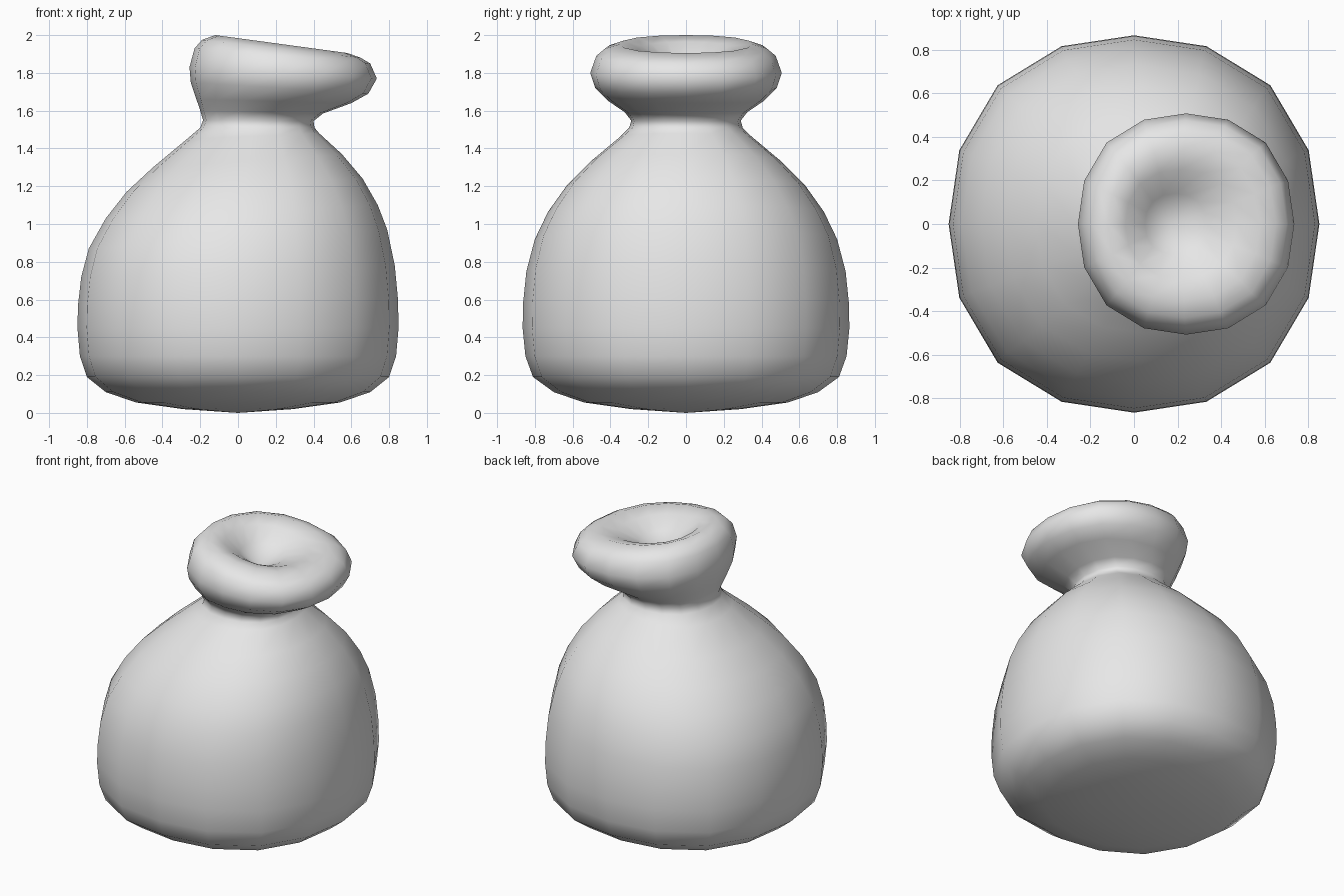
import bpy, bmesh, math

cube = bpy.data.objects.get("Cube")
if cube:
    bpy.data.objects.remove(cube, do_unlink=True)

SIDES = 16
BULGE = 0.04  # slight squareness of every cross-section

# Cross-sections from the base up and over the lip into the mouth:
# (left x, left z, right x, right z, half depth)
RINGS = [
    (-0.29, 0.02, 0.29, 0.02, 0.29),
    (-0.54, 0.055, 0.54, 0.055, 0.54),
    (-0.70, 0.11, 0.70, 0.11, 0.70),
    (-0.80, 0.19, 0.80, 0.19, 0.81),
    (-0.837, 0.30, 0.837, 0.30, 0.85),
    (-0.85, 0.45, 0.85, 0.45, 0.865),
    (-0.847, 0.57, 0.847, 0.60, 0.862),
    (-0.83, 0.72, 0.83, 0.78, 0.845),
    (-0.79, 0.87, 0.79, 0.97, 0.80),
    (-0.70, 1.03, 0.74, 1.10, 0.73),
    (-0.59, 1.17, 0.66, 1.24, 0.63),
    (-0.45, 1.30, 0.55, 1.37, 0.50),
    (-0.27, 1.45, 0.43, 1.48, 0.345),
    (-0.20, 1.51, 0.405, 1.51, 0.30),
    (-0.185, 1.55, 0.40, 1.545, 0.29),
    (-0.20, 1.60, 0.45, 1.585, 0.325),
    (-0.22, 1.66, 0.60, 1.64, 0.41),
    (-0.25, 1.75, 0.69, 1.69, 0.48),
    (-0.257, 1.83, 0.735, 1.77, 0.507),
    (-0.23, 1.93, 0.70, 1.85, 0.475),
    (-0.19, 1.975, 0.65, 1.88, 0.43),
    (-0.12, 2.00, 0.58, 1.905, 0.35),
    (-0.04, 1.965, 0.47, 1.89, 0.25),
    (0.05, 1.88, 0.33, 1.845, 0.14),
]


def ring_points(xl, zl, xr, zr, ry):
    for i in range(SIDES):
        a = 2 * math.pi * i / SIDES
        k = 1 + BULGE * math.sin(2 * a) ** 2
        c, s = k * math.cos(a), k * math.sin(a)
        yield ((xl + xr) / 2 + c * (xr - xl) / 2, s * ry,
               (zl + zr) / 2 + c * (zr - zl) / 2)


# Loft the sack skin through the cross-sections
bm = bmesh.new()
loops = [[bm.verts.new(p) for p in ring_points(*r)] for r in RINGS]
for low, high in zip(loops, loops[1:]):
    for i in range(SIDES):
        j = (i + 1) % SIDES
        bm.faces.new((low[i], low[j], high[j], high[i]))

# Close the base and the bottom of the mouth with fans
base = bm.verts.new((0, 0, 0))
pit = bm.verts.new((0.17, 0, 1.77))
for i in range(SIDES):
    j = (i + 1) % SIDES
    bm.faces.new((base, loops[0][j], loops[0][i]))
    bm.faces.new((pit, loops[-1][i], loops[-1][j]))
bmesh.ops.recalc_face_normals(bm, faces=bm.faces)
for f in bm.faces:
    f.smooth = True

mesh = bpy.data.meshes.new("sack")
bm.to_mesh(mesh)
bm.free()
sack = bpy.data.objects.new("sack", mesh)
bpy.context.collection.objects.link(sack)

# Plain grey cloth
mat = bpy.data.materials.new("light_grey_cloth")
mat.use_nodes = True
grey = (0.8, 0.8, 0.8, 1)
mat.diffuse_color = grey
mat.node_tree.nodes["Principled BSDF"].inputs["Base Color"].default_value = grey
mesh.materials.append(mat)
